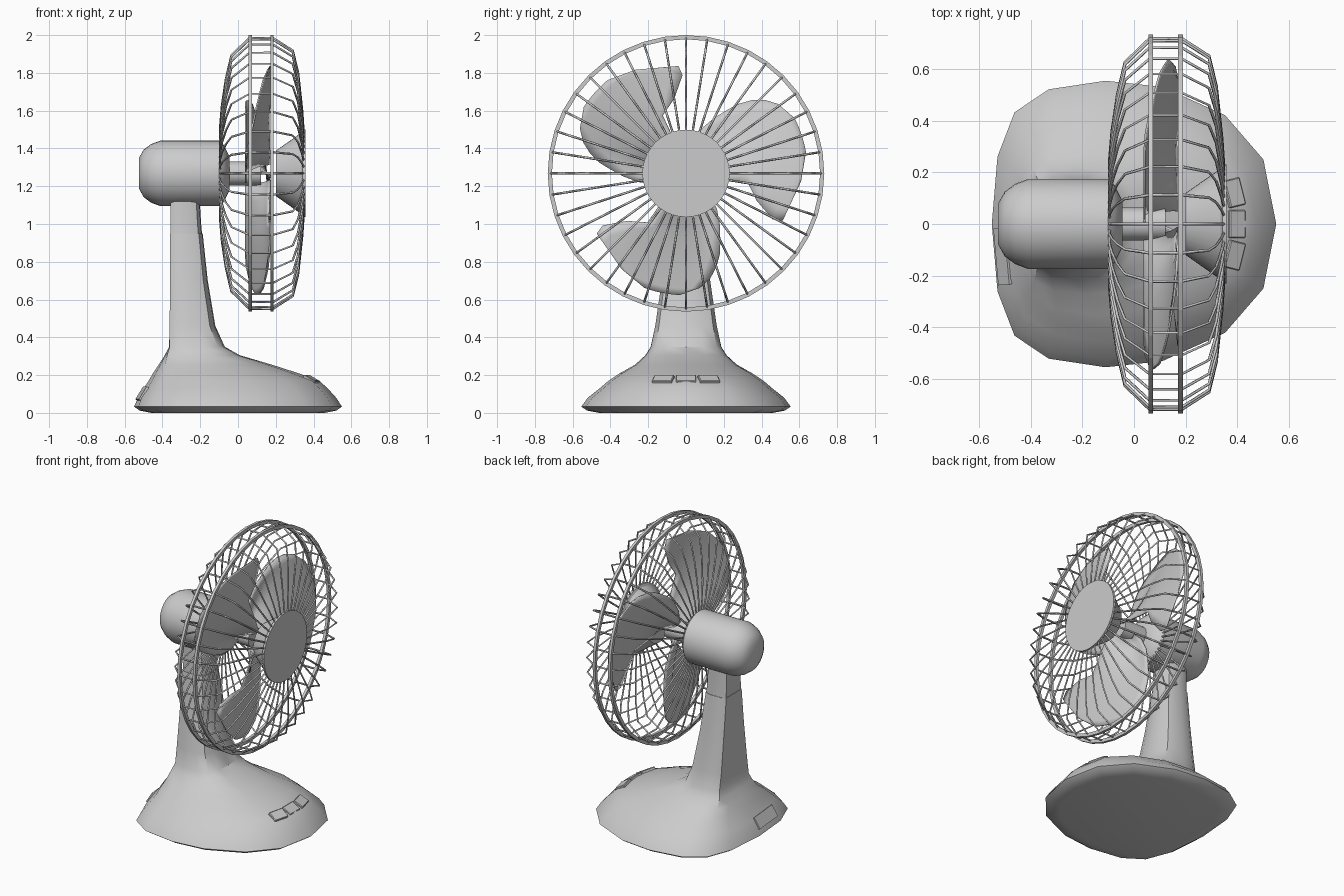
import bpy, bmesh, math
from mathutils import Matrix

if "Cube" in bpy.data.objects:
    bpy.data.objects.remove(bpy.data.objects["Cube"])

AXIS_Z = 1.268  # height of the fan axis, which runs along x
WIRES = 40

grey = bpy.data.materials.new("light_grey")
grey.diffuse_color = (0.6, 0.6, 0.6, 1)
grey.use_nodes = True
grey.node_tree.nodes["Principled BSDF"].inputs["Base Color"].default_value = grey.diffuse_color


def finish(name, bm, smooth=None):
    bmesh.ops.recalc_face_normals(bm, faces=bm.faces)
    me = bpy.data.meshes.new(name)
    bm.to_mesh(me)
    bm.free()
    ob = bpy.data.objects.new(name, me)
    bpy.context.collection.objects.link(ob)
    me.materials.append(grey)
    if smooth:
        bpy.ops.object.select_all(action='DESELECT')
        bpy.context.view_layer.objects.active = ob
        ob.select_set(True)
        bpy.ops.object.shade_smooth_by_angle(angle=math.radians(smooth))
    return ob


def bridge(bm, a, b):
    n = len(a)
    for i in range(n):
        bm.faces.new((a[i], a[(i + 1) % n], b[(i + 1) % n], b[i]))


def lathe(name, profile, segs, closed=False, smooth=30):
    """Revolve (x, radius) points about the fan axis."""
    bm = bmesh.new()
    rings = []
    for x, r in profile:
        rings.append([bm.verts.new((x, r * math.sin(k * math.tau / segs),
                                    AXIS_Z + r * math.cos(k * math.tau / segs)))
                      for k in range(segs)])
    for a, b in zip(rings, rings[1:]):
        bridge(bm, a, b)
    if closed:
        bridge(bm, rings[-1], rings[0])
    else:
        bm.faces.new(rings[0])
        bm.faces.new(rings[-1])
    return finish(name, bm, smooth)


# half cross-sections from back to front: (fraction of length, fraction of half width)
FOOT = [(0, 0), (.02, .47), (.08, .78), (.2, .94), (.4, 1), (.6, .957), (.82, .76), (.955, .45), (1, 0)]
NECK = [(0, 0), (0, .5), (0, .85), (.15, 1), (.4, 1), (.65, 1), (.88, .88), (.98, .5), (1, 0)]


def loft(name, levels):
    """Levels are (z, back x, front x, half width, blend from foot to neck section)."""
    bm = bmesh.new()
    rings = []
    for z, x0, x1, hy, k in levels:
        half = [(x0 + (x1 - x0) * (f[0] * (1 - k) + n[0] * k),
                 hy * (f[1] * (1 - k) + n[1] * k)) for f, n in zip(FOOT, NECK)]
        pts = half + [(x, -y) for x, y in half[-2:0:-1]]
        rings.append([bm.verts.new((x, y, z)) for x, y in pts])
    for a, b in zip(rings, rings[1:]):
        bridge(bm, a, b)
    bm.faces.new(rings[0])
    bm.faces.new(rings[-1])
    return finish(name, bm, 35)


def box(name, centre, size, yaw, tilt, bevel=0.0):
    bm = bmesh.new()
    m = (Matrix.Translation(centre) @ Matrix.Rotation(math.radians(yaw), 4, 'Z')
         @ Matrix.Rotation(math.radians(tilt), 4, 'Y') @ Matrix.Diagonal((*size, 1)))
    bmesh.ops.create_cube(bm, size=1, matrix=m)
    if bevel:
        bmesh.ops.bevel(bm, geom=bm.edges[:], offset=bevel, segments=1, affect='EDGES')
    return finish(name, bm)


# base flowing up into the neck
loft("base_and_neck", [
    (0, -.46, .46, .46, 0), (.012, -.52, .52, .523, 0), (.033, -.55, .55, .554, 0),
    (.08, -.53, .52, .52, 0), (.13, -.50, .475, .457, 0), (.17, -.473, .43, .41, 0),
    (.21, -.45, .32, .35, .1), (.255, -.42, .18, .27, .3), (.305, -.388, .01, .215, .6),
    (.35, -.365, -.07, .187, .85), (.46, -.362, -.12, .163, 1), (.7, -.36, -.16, .128, 1),
    (.95, -.36, -.187, .097, 1)])
loft("neck_top", [(.945, -.357, -.19, .094, 1), (1.0, -.357, -.195, .091, 1),
                  (1.16, -.357, -.205, .088, 1)])

# speed buttons and rear plate
for i, (x, y, yaw) in enumerate([(.385, -.12, -14), (.395, 0, 0), (.385, .12, 14)]):
    box(f"button_{i + 1}", (x, y, .173), (.07, .108, .03), yaw, 30, .004)
box("rear_plate", (-.505, -.125, .101), (.02, .22, .08), 5, 32)

# motor housing, shaft and front cap
lathe("motor_housing", [(-.525, .08), (-.50, .125), (-.46, .155), (-.41, .174),
                        (-.10, .174), (-.075, .15), (-.045, .09)], 32)
lathe("shaft", [(-.06, .064), (.122, .064)], 24)
lathe("front_cap", [(.20, .12), (.335, .215), (.342, .231), (.357, .231)], 40)

# cage rims
for name, x in (("rear_rim", .065), ("front_rim", .18)):
    lathe(name, [(x - .009, .71), (x + .009, .71), (x + .009, .732), (x - .009, .732)],
          WIRES, closed=True, smooth=None)

# cage wires: one bent wire swept around the axis
WIRE = [(-.095, .15), (-.095, .24), (-.085, .36), (-.064, .5), (-.035, .625), (.06, .717),
        (.185, .717), (.29, .65), (.318, .535), (.34, .33), (.348, .21)]
cu = bpy.data.curves.new("cage_wires", 'CURVE')
cu.dimensions = '3D'
cu.bevel_depth = .006
cu.bevel_resolution = 0
cu.use_fill_caps = True
for k in range(WIRES):
    a = math.tau * k / WIRES
    sp = cu.splines.new('POLY')
    sp.points.add(len(WIRE) - 1)
    for p, (x, r) in zip(sp.points, WIRE):
        p.co = (x, r * math.sin(a), AXIS_Z + r * math.cos(a), 1)
wires = bpy.data.objects.new("cage_wires", cu)
bpy.context.collection.objects.link(wires)
cu.materials.append(grey)
bpy.ops.object.select_all(action='DESELECT')
bpy.context.view_layer.objects.active = wires
wires.select_set(True)
bpy.ops.object.convert(target='MESH')

# blades: (radius, start angle, end angle) stations, cambered along x
STATIONS = [(.05, 105, 205), (.15, 109, 200), (.25, 111, 191), (.33, 112, 183), (.40, 99, 177),
            (.46, 95, 173), (.52, 92, 168), (.57, 94, 163), (.61, 116, 157), (.645, 130, 147)]
STEPS = 10
for b in range(3):
    bm = bmesh.new()
    rows = []
    for r, a0, a1 in STATIONS:
        row = []
        for s in range(STEPS + 1):
            deg = a0 + (a1 - a0) * s / STEPS
            a = math.radians(deg + 120 * b)
            x = .172 - .132 * min(1, max(0, (deg - 102) / 68)) ** 1.4
            row.append(bm.verts.new((x, r * math.cos(a), AXIS_Z + r * math.sin(a))))
        rows.append(row)
    for p, q in zip(rows, rows[1:]):
        for s in range(STEPS):
            bm.faces.new((p[s], p[s + 1], q[s + 1], q[s]))
    blade = finish(f"blade_{b + 1}", bm, 40)
    mod = blade.modifiers.new("thickness", 'SOLIDIFY')
    mod.thickness = .008
    mod.offset = 0
